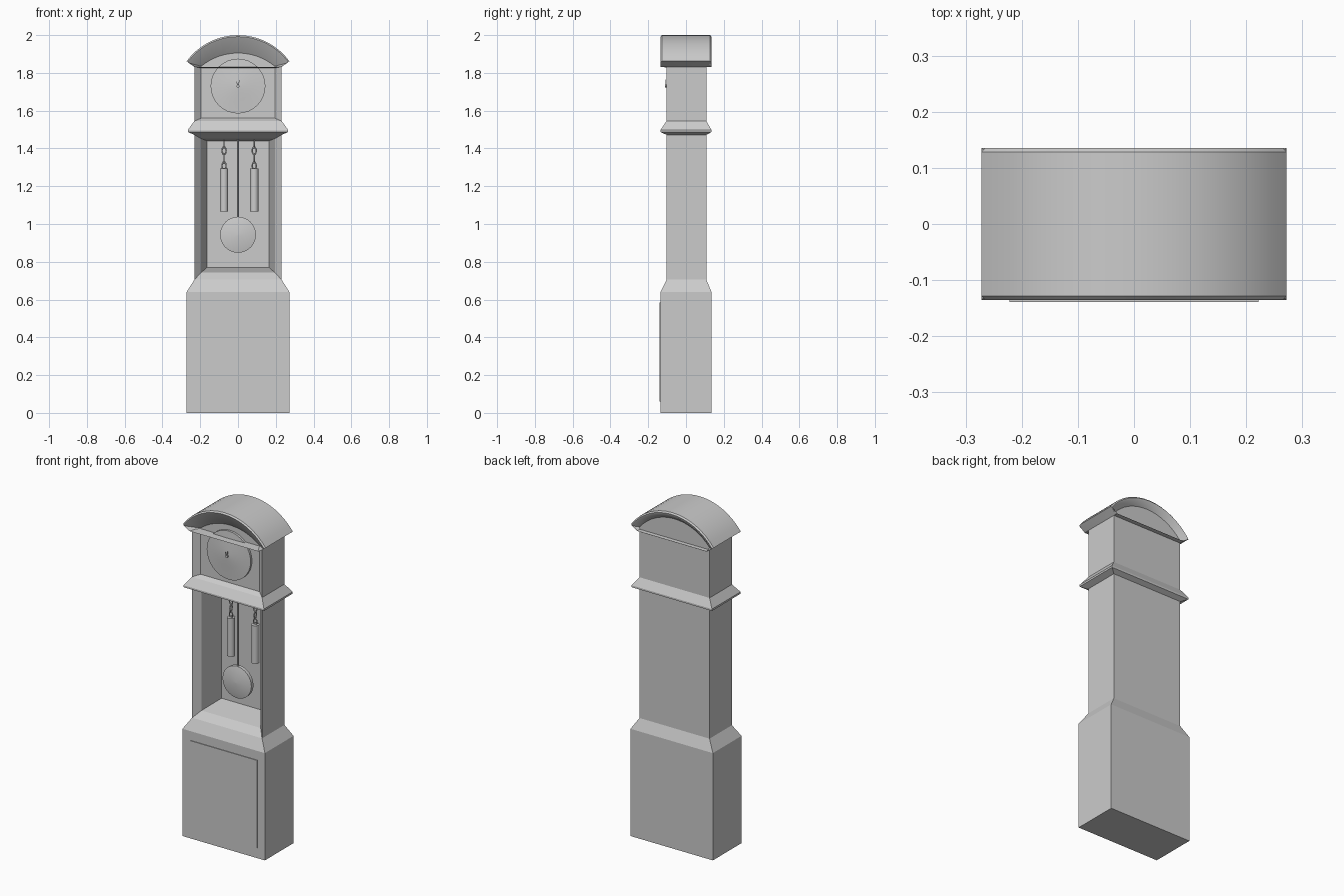
import bpy, bmesh
from math import sin, cos, pi, sqrt, asin

if "Cube" in bpy.data.objects:
    bpy.data.objects.remove(bpy.data.objects["Cube"])


def loft(name, rings, angle=30):
    """Closed solid through rings of matching point counts, capped at both ends."""
    bm = bmesh.new()
    rows = [[bm.verts.new(p) for p in r] for r in rings]
    n = len(rows[0])
    for a, b in zip(rows, rows[1:]):
        for i in range(n):
            j = (i + 1) % n
            bm.faces.new((a[i], a[j], b[j], b[i]))
    bm.faces.new(rows[0][::-1])
    bm.faces.new(rows[-1])
    bmesh.ops.recalc_face_normals(bm, faces=bm.faces[:])
    me = bpy.data.meshes.new(name)
    bm.to_mesh(me)
    bm.free()
    ob = bpy.data.objects.new(name, me)
    bpy.context.collection.objects.link(ob)
    bpy.context.view_layer.objects.active = ob
    bpy.ops.object.select_all(action='DESELECT')
    ob.select_set(True)
    bpy.ops.object.shade_smooth_by_angle(angle=angle * pi / 180)
    return ob


def rect(z, hw, y0, y1):
    return [(-hw, y0, z), (hw, y0, z), (hw, y1, z), (-hw, y1, z)]


def prism(name, half, z0, z1):
    """Upright prism from the left half of a plan, mirrored in x."""
    plan = half + [(-x, y) for x, y in reversed(half)]
    return loft(name, [[(x, y, z) for x, y in plan] for z in (z0, z1)])


def ledge(name, rows, z0):
    """Sloping surface through rows (y, z, half width), filled back to height z0."""
    return loft(name, [[(-w, y, z), (w, y, z), (w, y, z0), (-w, y, z0)]
                       for y, z, w in rows], 20)


def disc(name, x, z, profile, segs=32):
    """Round part about a front-to-back axis; profile is (radius, y)."""
    return loft(name, [[(x + r * cos(2 * pi * i / segs), y, z + r * sin(2 * pi * i / segs))
                        for i in range(segs)] for r, y in profile])


def rod(name, x, y, r, z0, z1, segs=12):
    return loft(name, [[(x + r * cos(2 * pi * i / segs), y + r * sin(2 * pi * i / segs), z)
                        for i in range(segs)] for z in (z0, z1)], 40)


def arch(y, hw, zs, zp, foot, zf, n=16):
    """Arched ring with a foot point below each tip."""
    s = zp - zs
    R = (hw * hw + s * s) / (2 * s)
    a = asin(hw / R)
    pts = [(R * sin(a * (2 * i / n - 1)), y, zp - R + R * cos(a * (2 * i / n - 1)))
           for i in range(n + 1)]
    return pts + [(foot, y, zf), (-foot, y, zf)]


# Base with shoulders, and its raised door
loft("base", [rect(0, .272, -.135, .135), rect(.64, .272, -.135, .135),
              rect(.705, .231, -.103, .108)], 20)
loft("base_door", [rect(.06, .222, -.139, -.12), rect(.585, .222, -.139, -.12)])

# Trunk with open recess, sloping sill and head
prism("trunk", [(-.231, .108), (-.231, -.103), (-.195, -.065), (-.165, .08)], .69, 1.485)
ledge("recess_sill", [(-.103, .705, .23), (-.065, .743, .196), (.085, .77, .167)], .6)
ledge("recess_head", [(-.103, 1.472, .23), (-.065, 1.452, .196), (.085, 1.44, .167)], 1.495)

# Cornice between trunk and hood
loft("cornice", [rect(1.472, .231, -.103, .108), rect(1.487, .266, -.135, .135),
                 rect(1.498, .266, -.135, .135), rect(1.545, .231, -.103, .108)], 20)
ledge("cornice_top", [(-.103, 1.545, .23), (-.068, 1.564, .197)], 1.5)

# Hood with splayed front posts, and arched roof
prism("hood", [(-.231, .108), (-.231, -.103), (-.195, -.075)], 1.5, 1.845)
loft("arched_roof", [
    arch(-.075, .195, 1.835, 1.905, .195, 1.825),
    arch(-.132, .262, 1.853, 1.985, .225, 1.832),
    arch(-.135, .266, 1.858, 1.992, .229, 1.832),
    arch(-.128, .272, 1.862, 2.0, .231, 1.832),
    arch(.128, .272, 1.862, 2.0, .231, 1.832),
    arch(.135, .266, 1.858, 1.992, .229, 1.832),
    arch(.132, .262, 1.853, 1.98, .229, 1.832),
    arch(.108, .231, 1.845, 1.955, .229, 1.832)])

# Dial and hands
disc("dial", 0, 1.73, [(.145, -.07), (.145, -.088), (.07, -.093), (.002, -.1)])
disc("hand_pin", 0, 1.73, [(.008, -.095), (.008, -.11)], 10)
for name, dx, length in (("hour_hand", -.008, .03), ("minute_hand", .008, .04)):
    loft(name, [[(dx * t - w, -.109, 1.725 + length * t), (dx * t + w, -.109, 1.725 + length * t),
                 (dx * t + w, -.105, 1.725 + length * t), (dx * t - w, -.105, 1.725 + length * t)]
                for t, w in ((0, .003), (1, .001))])

# Pendulum
rod("pendulum_rod", 0, 0, .005, 1.0, 1.47)
disc("pendulum_bob", 0, .943, [(.002, -.022), (.06, -.018), (.095, -.01),
                               (.095, .01), (.06, .018), (.002, .022)])

# Weights on chains
for side, x in (("left", -.074), ("right", .086)):
    rod(side + "_weight", x, .04, .022, 1.065, 1.293, 16)
    for i in range(4):
        bpy.ops.mesh.primitive_torus_add(
            major_segments=12, minor_segments=6, major_radius=.011, minor_radius=.0035,
            location=(x, .04, 1.308 + .04 * i), rotation=(pi / 2, 0, pi / 2 * (i % 2)))
        link = bpy.context.object
        link.name = f"{side}_chain_link_{i + 1}"
        link.scale = (1, 1.7, 1)
        bpy.ops.object.shade_smooth_by_angle()
